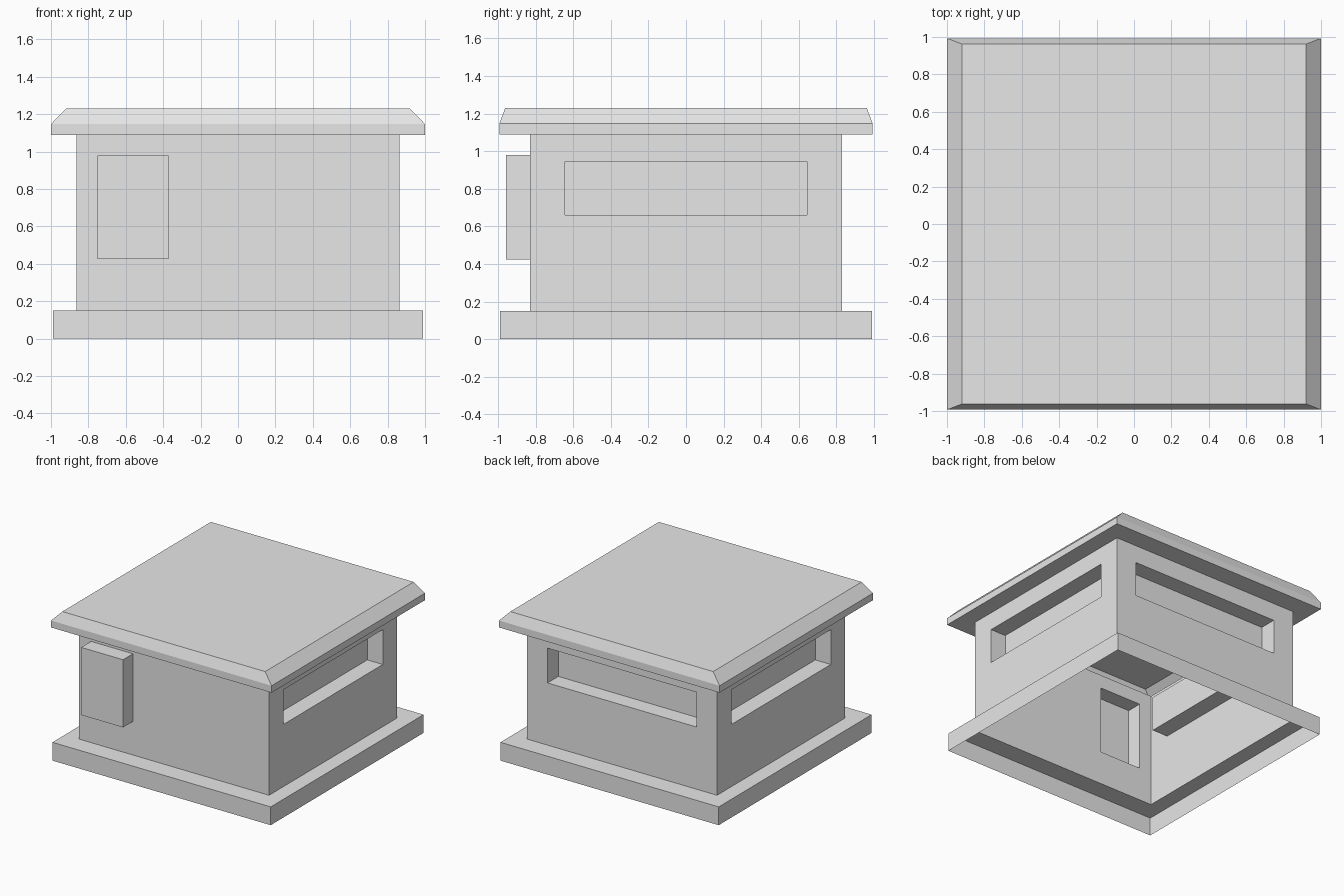
import bpy
import bmesh
from mathutils import Vector

cube = bpy.data.objects.get("Cube")
if cube:
    bpy.data.objects.remove(cube, do_unlink=True)

grey = bpy.data.materials.new("light_grey")
grey.use_nodes = True
COLOUR = (0.8, 0.8, 0.8, 1.0)
grey.diffuse_color = COLOUR
grey.node_tree.nodes["Principled BSDF"].inputs["Base Color"].default_value = COLOUR

WALL_X, WALL_Y = 0.863, 0.83
LEDGE_Z, EAVE_Z = 0.15, 1.09


def loft(levels, cap_top=False):
    """Stack rectangles (half width, half depth, height) into an open shell."""
    bm = bmesh.new()
    rings = [[bm.verts.new((sx * hx, sy * hy, z))
              for sx, sy in ((-1, -1), (1, -1), (1, 1), (-1, 1))]
             for hx, hy, z in levels]
    for low, high in zip(rings, rings[1:]):
        for i in range(4):
            j = (i + 1) % 4
            bm.faces.new((low[i], low[j], high[j], high[i]))
    if cap_top:
        bm.faces.new(rings[-1])
    bm.faces.ensure_lookup_table()
    return bm


def panel(bm, face, u_range, z_range, depth):
    """Cut a rectangle into a wall face and push it out (or in, if negative)."""
    bm.normal_update()
    normal = face.normal.copy()
    axis = 0 if abs(normal.y) > 0.5 else 1
    centre = face.calc_center_median()
    bmesh.ops.inset_individual(bm, faces=[face], thickness=0.1)
    for v in face.verts:
        v.co.z = z_range[v.co.z > centre.z]
        v.co[axis] = u_range[v.co[axis] > centre[axis]]
    moved = bmesh.ops.extrude_discrete_faces(bm, faces=[face])["faces"][0]
    bmesh.ops.translate(bm, verts=list(moved.verts), vec=normal * depth)


def finish(name, bm):
    mesh = bpy.data.meshes.new(name)
    bm.to_mesh(mesh)
    bm.free()
    mesh.materials.append(grey)
    obj = bpy.data.objects.new(name, mesh)
    bpy.context.collection.objects.link(obj)
    return obj


# Base: hollow plinth with a ledge running in to the walls
finish("base", loft([(0.99, 0.99, 0), (0.99, 0.99, LEDGE_Z),
                     (WALL_X, WALL_Y, LEDGE_Z)]))

# Walls: projecting cabinet on the front, long recessed windows on the other sides
walls = loft([(WALL_X, WALL_Y, LEDGE_Z), (WALL_X, WALL_Y, EAVE_Z)])
front, side_a, back, side_b = walls.faces[:]
panel(walls, front, (-0.752, -0.372), (0.425, 0.98), 0.128)
for face, half in ((side_a, 0.643), (back, 0.675), (side_b, 0.643)):
    panel(walls, face, (-half, half), (0.66, 0.945), -0.14)
finish("walls", walls)

# Roof: hollow slab with an overhanging eave and bevelled rim
finish("roof", loft([(WALL_X, WALL_Y, EAVE_Z), (1.0, 0.993, EAVE_Z),
                     (1.0, 0.993, 1.147), (0.92, 0.962, 1.23)], cap_top=True))
